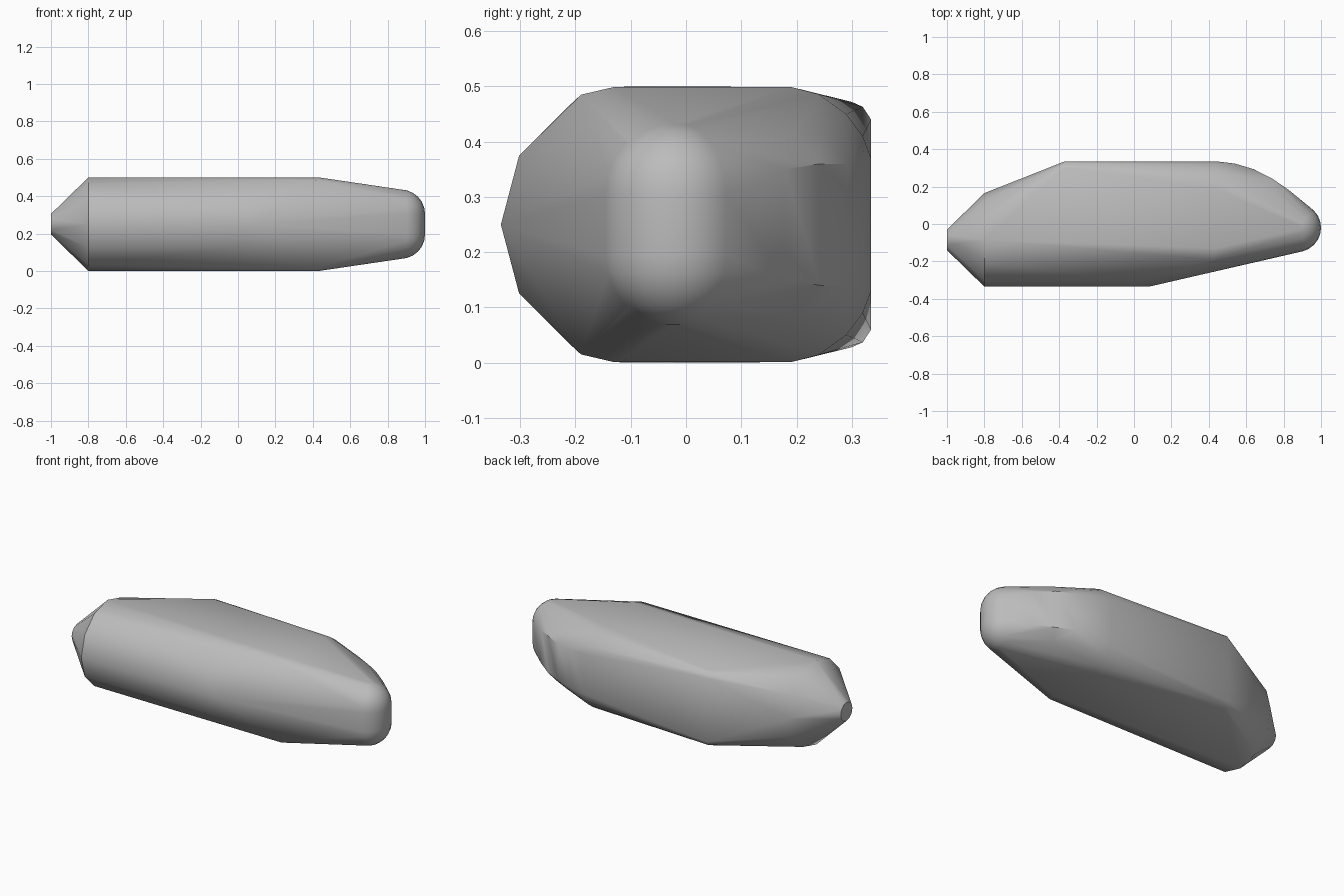
import bpy, bmesh, math
from mathutils import Vector

cube = bpy.data.objects.get("Cube")
if cube:
    bpy.data.objects.remove(cube, do_unlink=True)

MID = 0.25  # height of the horizontal symmetry plane
points = []


def ring(x, y, radius, sides=12):
    """Circle of points facing along x."""
    for i in range(sides):
        a = math.tau * i / sides
        points.append(Vector((x, y + radius * math.cos(a), MID + radius * math.sin(a))))


def mirrored(x, y, half):
    """A pair of points above and below the symmetry plane."""
    for s in (-1, 1):
        points.append(Vector((x, y, MID + s * half)))


def capsule(x, y, radius, straight, segments=24, bands=6):
    """Upright rounded column."""
    for j in range(bands + 1):
        lat = math.pi / 2 * j / bands
        for i in range(segments):
            a = math.tau * i / segments
            r = radius * math.cos(lat)
            mirrored(x + r * math.cos(a), y + r * math.sin(a),
                     straight + radius * math.sin(lat))


# Tapered tail and its full-width rim
ring(-1.0, -0.085, 0.055)
ring(-0.8, -0.085, 0.25)

# Faceted front flank
for x, y, half in ((0.08, -0.335, 0), (0.0, -0.302, 0.125), (0.42, -0.19, 0.235)):
    mirrored(x, y, half)

# Flat back side with its vertical edge
for y, half in ((0.335, 0.19), (0.32, 0.213), (0.3, 0.222)):
    mirrored(-0.37, y, half)

# Rounded shoulder where the nose begins
for y, half in ((-0.13, 0.249), (0.19, 0.249), (0.24, 0.236),
                (0.29, 0.2), (0.32, 0.16), (0.335, 0.12)):
    mirrored(0.44, y, half)

# Curved back of the nose
for x, y, half in ((0.54, 0.323, 0.11), (0.64, 0.293, 0.11), (0.74, 0.242, 0.11),
                   (0.83, 0.18, 0.1), (0.91, 0.11, 0.08)):
    mirrored(x, y, half)
    mirrored(x - 0.02, y - 0.045, half + 0.055)

# Blunt nose tip
capsule(0.87, -0.02, 0.13, 0.055)

# Stretch one convex skin over all sections
bm = bmesh.new()
for p in points:
    bm.verts.new(p)
bmesh.ops.remove_doubles(bm, verts=bm.verts, dist=0.002)
hull = bmesh.ops.convex_hull(bm, input=bm.verts)
unused = {g for g in hull["geom_interior"] + hull["geom_unused"]
          if isinstance(g, bmesh.types.BMVert)}
bmesh.ops.delete(bm, geom=list(unused), context="VERTS")
bmesh.ops.dissolve_limit(bm, angle_limit=math.radians(0.5), verts=bm.verts, edges=bm.edges)
bmesh.ops.recalc_face_normals(bm, faces=bm.faces)
mesh = bpy.data.meshes.new("body")
bm.to_mesh(mesh)
bm.free()
body = bpy.data.objects.new("body", mesh)
bpy.context.collection.objects.link(body)

# Plain grey finish
grey = bpy.data.materials.new("plain grey")
grey.use_nodes = True
colour = (0.5, 0.5, 0.5, 1)
grey.diffuse_color = colour
grey.node_tree.nodes["Principled BSDF"].inputs["Base Color"].default_value = colour
mesh.materials.append(grey)

bpy.ops.object.select_all(action="DESELECT")
body.select_set(True)
bpy.context.view_layer.objects.active = body
bpy.ops.object.shade_smooth_by_angle(angle=math.radians(35))
